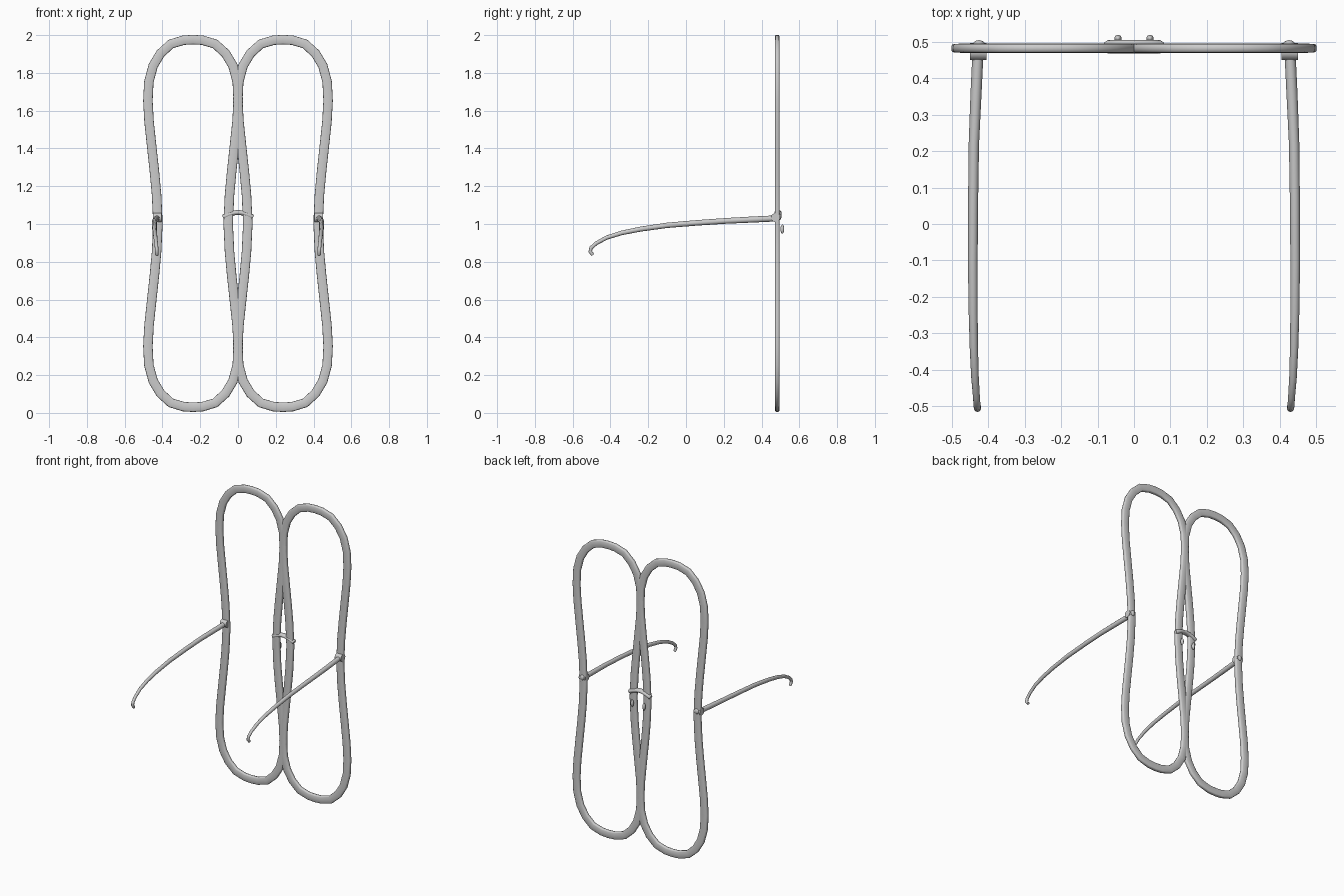
import bpy, bmesh, math
from mathutils import Vector, Matrix

if "Cube" in bpy.data.objects:
    bpy.data.objects.remove(bpy.data.objects["Cube"])

RIM_Y, MID_X, MID_Z = 0.483, 0.238, 1.003


def finish(name, bm, angle=60):
    bmesh.ops.recalc_face_normals(bm, faces=bm.faces)
    me = bpy.data.meshes.new(name)
    bm.to_mesh(me)
    bm.free()
    ob = bpy.data.objects.new(name, me)
    bpy.context.collection.objects.link(ob)
    bpy.context.view_layer.objects.active = ob
    ob.select_set(True)
    bpy.ops.object.shade_smooth_by_angle(angle=math.radians(angle))
    ob.select_set(False)
    return ob


def soft(v, power):
    return math.copysign(abs(v) ** power, v) if abs(v) > 1e-6 else 0


def sweep(name, path, radii, axis, closed=False, sides=12, power=1):
    """Tube; radii = (along axis, in plane) per point; a low power squares the section."""
    bm, n, axis = bmesh.new(), len(path), Vector(axis)
    path = [Vector(p) for p in path]
    angles = [2 * math.pi * k / sides for k in range(sides)]
    rings = []
    for i, p in enumerate(path):
        a = path[(i - 1) % n] if closed or i > 0 else p
        b = path[(i + 1) % n] if closed or i < n - 1 else p
        side = (b - a).cross(axis).normalized()
        ra, rs = radii[i]
        rings.append([bm.verts.new(p + axis * ra * soft(math.cos(t), power)
                                   + side * rs * soft(math.sin(t), power)) for t in angles])
    for i in range(n if closed else n - 1):
        r, s = rings[i], rings[(i + 1) % n]
        for k in range(sides):
            m = (k + 1) % sides
            bm.faces.new((r[k], r[m], s[m], s[k]))
    if not closed:
        bm.faces.new(rings[0])
        bm.faces.new(rings[-1])
    return finish(name, bm)


def ellipsoid(name, loc, size):
    bm = bmesh.new()
    bmesh.ops.create_uvsphere(bm, u_segments=16, v_segments=10, radius=1,
                              matrix=Matrix.LocRotScale(Vector(loc), None, Vector(size)))
    return finish(name, bm)


# Quarter of the waisted rim centreline, relative to the lens centre
quarter = [(.186, 0), (.193, .15), (.204, .27), (.217, .39), (.233, .54), (.239, .65),
           (.234, .75), (.211, .835), (.172, .90), (.117, .95), (.050, .970)]
up = quarter + [(0, .973)] + [(-x, z) for x, z in reversed(quarter)]
loop = up + [(x, -z) for x, z in reversed(up[1:-1])]

# Temple side profile: x, y, z, radius
temple = [(.428, .485, 1.030, .016), (.434, .36, 1.024, .016), (.440, .22, 1.017, .015),
          (.442, .07, 1.007, .0145), (.443, -.10, .993, .014), (.442, -.24, .973, .013),
          (.440, -.34, .953, .012), (.437, -.42, .928, .011), (.433, -.475, .898, .010),
          (.431, -.503, .873, .010), (.430, -.507, .854, .010), (.430, -.493, .836, .009)]

for s, label in ((-1, "left"), (1, "right")):
    # Lens rim with flattened section
    sweep(f"{label}_rim", [(s * (MID_X + x), RIM_Y, MID_Z + z) for x, z in loop],
          [(.0125, .025)] * len(loop), (0, 1, 0), closed=True, power=.45)
    # Temple arm with hooked end
    sweep(f"{label}_temple", [(s * x, y, z) for x, y, z, r in temple],
          [(r * .95, r) for x, y, z, r in temple], (1, 0, 0))
    # Hinge barrel and rivet behind the rim
    bm = bmesh.new()
    bmesh.ops.create_cone(bm, cap_ends=True, segments=16, radius1=.024, radius2=.024, depth=.046,
                          matrix=Matrix.Translation((s * .428, .474, 1.034))
                          @ Matrix.Rotation(math.pi / 2, 4, 'Y'))
    finish(f"{label}_hinge", bm, 40)
    ellipsoid(f"{label}_hinge_rivet", (s * .426, .494, 1.038), (.016, .011, .018))
    # Nose pad
    ellipsoid(f"{label}_nose_pad", (s * .044, .510, .973), (.010, .010, .024))

# Arched bridge
bridge = [(-.080, 1.036), (-.072, 1.039), (-.045, 1.052), (-.02, 1.059), (0, 1.061),
          (.02, 1.059), (.045, 1.052), (.072, 1.039), (.080, 1.036)]
sweep("bridge", [(x, .487, z) for x, z in bridge],
      [(.013, .012)] + [(.018, .015)] + [(.019, .013)] * 5 + [(.018, .015)] + [(.013, .012)], (0, 1, 0))
